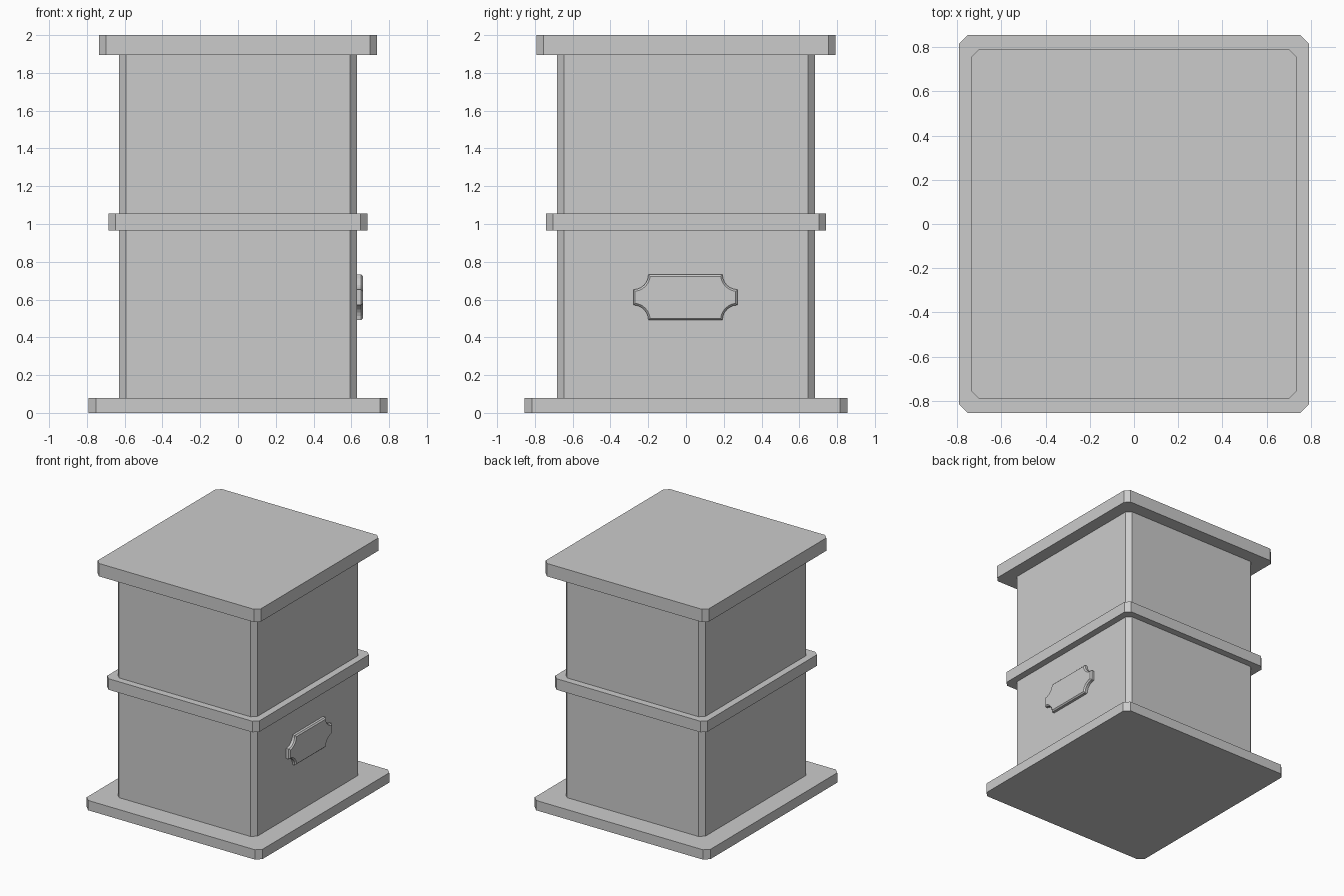
import bpy, bmesh, math

if "Cube" in bpy.data.objects:
    bpy.data.objects.remove(bpy.data.objects["Cube"])


def make_object(name, bm):
    bmesh.ops.recalc_face_normals(bm, faces=bm.faces)
    mesh = bpy.data.meshes.new(name)
    bm.to_mesh(mesh)
    bm.free()
    obj = bpy.data.objects.new(name, mesh)
    bpy.context.collection.objects.link(obj)
    return obj


def loft(name, rings):
    """Solid through matching closed rings, capped at both ends."""
    bm = bmesh.new()
    loops = [[bm.verts.new(p) for p in ring] for ring in rings]
    n = len(loops[0])
    for a, b in zip(loops, loops[1:]):
        for i in range(n):
            j = (i + 1) % n
            bm.faces.new((a[i], a[j], b[j], b[i]))
    bm.faces.new(loops[0][::-1])
    bm.faces.new(loops[-1])
    return make_object(name, bm)


def slab(name, hx, hy, z0, z1, c=0.037):
    """Box with chamfered vertical corners."""
    outline = [(hx, c - hy), (hx, hy - c), (hx - c, hy), (c - hx, hy),
               (-hx, hy - c), (-hx, c - hy), (c - hx, -hy), (hx - c, -hy)]
    return loft(name, [[(x, y, z) for x, y in outline] for z in (z0, z1)])


def plaque_ring(x, inset, a=0.276, b=0.121, r=0.08, cy=-0.003, cz=0.612, steps=6):
    """Rectangle with scooped corners, offset inward by inset."""
    rad = r + inset
    margin = math.asin(inset / rad)
    ring = []
    for sy, sz in ((1, 1), (-1, 1), (-1, -1), (1, -1)):
        arc = []
        for i in range(steps + 1):
            t = margin + (math.pi / 2 - 2 * margin) * i / steps
            arc.append((x, cy + sy * (a - rad * math.cos(t)),
                        cz + sz * (b - rad * math.sin(t))))
        # start each scoop so the outline runs counter-clockwise
        ring += arc[::-1] if sy * sz > 0 else arc
    return ring


# Plinth, body, trim and cap
slab("base_plate", 0.792, 0.855, 0.0, 0.08, 0.04)
slab("lower_body", 0.63, 0.684, 0.08, 0.965)
slab("middle_band", 0.686, 0.74, 0.965, 1.055)
slab("upper_body", 0.63, 0.684, 1.055, 1.895)
slab("top_plate", 0.735, 0.792, 1.895, 2.0, 0.037)

# Bevelled plaque on the right side
loft("side_plaque", [plaque_ring(0.625, 0), plaque_ring(0.651, 0),
                     plaque_ring(0.661, 0.01)])
